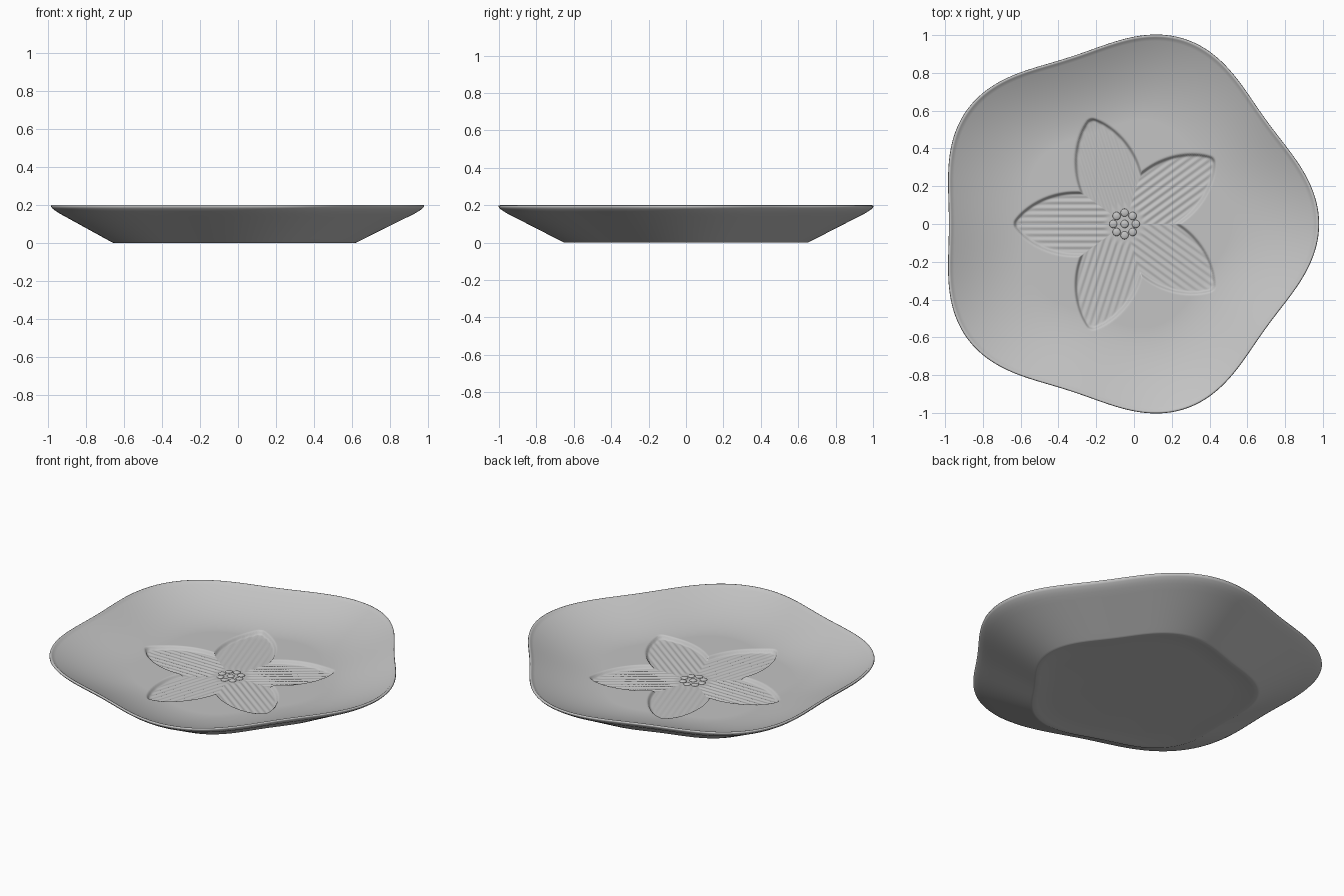
import bpy
import bmesh
from math import sin, cos, pi, tau, atan2, hypot

cube = bpy.data.objects.get("Cube")
if cube:
    bpy.data.objects.remove(cube, do_unlink=True)

CENTRE_X = -0.05      # five-lobed outline is offset so the bounds are centred
SEGMENTS = 480
FLOOR = 0.08          # height of the dish floor
CARVE = 0.02          # depth of the carved flower

glaze = bpy.data.materials.new("plain grey glaze")
glaze.use_nodes = True
colour = (0.55, 0.55, 0.55, 1)
glaze.diffuse_color = colour
glaze.node_tree.nodes["Principled BSDF"].inputs["Base Color"].default_value = colour


def outline(a):
    """Rounded pentagon radius."""
    return 0.98 + 0.05 * cos(5 * a)


def smoothstep(lo, hi, t):
    t = min(max((t - lo) / (hi - lo), 0), 1)
    return t * t * (3 - 2 * t)


def petal_width(u):
    """Half width of a petal at distance u along its axis."""
    t = max(u - 0.26, 0) / 0.33
    return 0.175 * max(1 - t * t, 0) ** 0.75


def flower_depth(r, a):
    """Carved depth of the five ribbed petals in polar coordinates."""
    fold = (a % (tau / 5)) - pi / 5
    u, v = r * cos(fold), abs(r * sin(fold))
    inset = min(petal_width(u) - v, 0.59 - u)
    inside = smoothstep(0, 0.02, inset)
    ribs = 0.0022 * cos(tau * v / 0.034)
    ribs *= smoothstep(0.08, 0.12, r) * smoothstep(0.01, 0.04, inset)
    return CARVE * inside + ribs


def inner_height(s):
    return FLOOR + 0.112 * (max(s - 0.55, 0) / 0.43) ** 1.8


# Dish section: fine carved floor, curved wall, rounded lip, outer wall, foot
floor_rings = [0.0065 * i for i in range(1, 101)]
wall_rings = [0.65 + 0.33 * i / 24 for i in range(1, 25)]
section = [(s, inner_height(s)) for s in floor_rings + wall_rings]
section += [(0.985, 0.197), (0.992, 0.2), (0.998, 0.198), (1.0, 0.191),
            (0.99, 0.18), (0.97, 0.166), (0.95, 0.154)]
section += [(0.95 - 0.29 * i / 8, 0.154 - 0.149 * i / 8) for i in range(1, 9)]
section += [(0.652, 0.001), (0.645, 0), (0.62, 0.002), (0.58, 0.008), (0.5, 0.01)]

bm = bmesh.new()
rings = []
for index, (s, z) in enumerate(section):
    ring = []
    for k in range(SEGMENTS):
        a = tau * k / SEGMENTS
        r = s * outline(a)
        carve = flower_depth(r, a) if index < len(floor_rings) else 0
        ring.append(bm.verts.new((CENTRE_X + r * cos(a), r * sin(a), z - carve)))
    rings.append(ring)

for inner, outer in zip(rings, rings[1:]):
    for k in range(SEGMENTS):
        n = (k + 1) % SEGMENTS
        bm.faces.new((inner[k], outer[k], outer[n], inner[n]))

top = bm.verts.new((CENTRE_X, 0, FLOOR - CARVE))
bottom = bm.verts.new((CENTRE_X, 0, 0.01))
for k in range(SEGMENTS):
    n = (k + 1) % SEGMENTS
    bm.faces.new((top, rings[0][k], rings[0][n]))
    bm.faces.new((bottom, rings[-1][n], rings[-1][k]))
bmesh.ops.recalc_face_normals(bm, faces=bm.faces[:])

mesh = bpy.data.meshes.new("dish")
bm.to_mesh(mesh)
bm.free()
mesh.materials.append(glaze)
mesh.shade_smooth()
dish = bpy.data.objects.new("dish", mesh)
bpy.context.collection.objects.link(dish)


# Low rounded seeds in the heart of the flower
def seed(name, x, y):
    bpy.ops.mesh.primitive_uv_sphere_add(segments=20, ring_count=12, radius=1,
                                         location=(x, y, FLOOR - CARVE))
    ob = bpy.context.object
    ob.name = name
    ob.scale = (0.021, 0.021, 0.008)
    ob.data.materials.append(glaze)
    ob.data.shade_smooth()


seed("flower_seed_centre", CENTRE_X, 0)
for i in range(8):
    a = tau * i / 8
    seed(f"flower_seed_{i + 1}", CENTRE_X + 0.06 * cos(a), 0.06 * sin(a))
